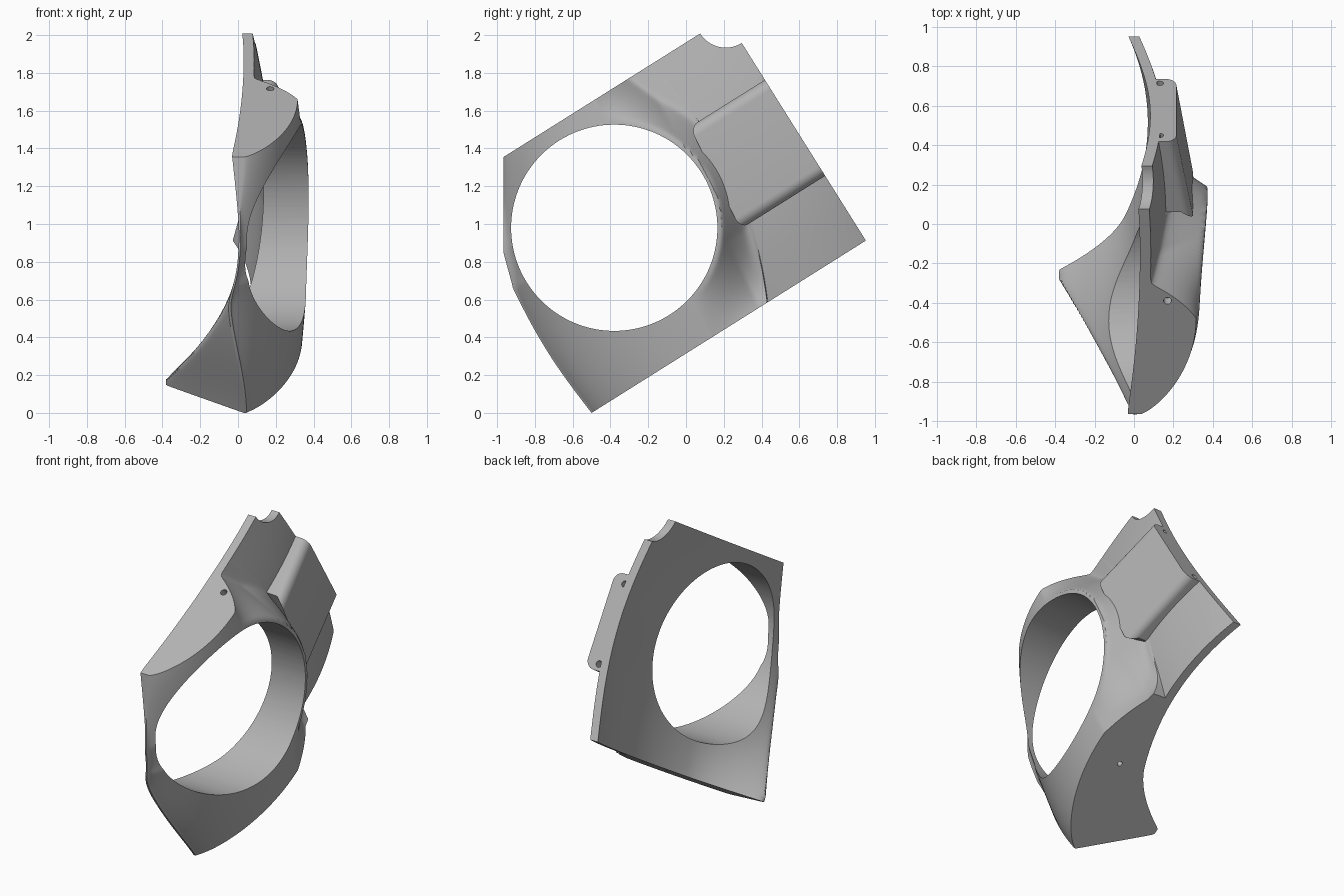
import bpy, bmesh, math
from mathutils import Matrix, Vector

if "Cube" in bpy.data.objects:
    bpy.data.objects.remove(bpy.data.objects["Cube"])

grey = bpy.data.materials.new("satin_grey")
grey.use_nodes = True
GREY = (0.45, 0.45, 0.45, 1)
grey.diffuse_color = GREY
grey.node_tree.nodes["Principled BSDF"].inputs["Base Color"].default_value = GREY

# The panel lies in a tilted frame: u along the lower edge, v across it
TILT = math.atan2(0.532, 0.847)
LENGTH, WIDTH = 1.715, 1.395
HOLE = (0.623, 0.766, 0.546)


def place(x, u, v):
    c, s = math.cos(TILT), math.sin(TILT)
    return Vector((x, -0.5 + c * u - s * v, s * u + c * v))


def clamp(a):
    return max(0.0, min(1.0, a))


def ease(a):
    a = clamp(a)
    return a * a * (3 - 2 * a)


def soft_max(a, b, blend):
    return (a + b + math.hypot(a - b, blend)) / 2


def left_edge(v):
    bulge = -0.025 * math.sin(math.pi * clamp(v / 0.8))
    return bulge + 0.3 * max(0, v - 0.78) + 0.33 * max(0, v - 0.965)


def step_edge(v):
    return 1.1 + 0.47 * v - 0.27 * v * v


def edge_x(v):
    return 0.03 - 0.1 * ease(v / 0.85)


def inner_x(u, v):
    # Bowed back surface, sweeping down into the pointed lower flap
    t = v / WIDTH
    d = u - 1.2 - 0.1 * t
    curve = 0.37 - 0.25 * t if d > 0 else 0.07 + 0.3 * (1 - t) ** 4
    flap = 0.18 * (max(0, 0.65 - u) / 0.35) ** 2 * (1 - t) ** 6
    across = ease((u - 0.3) / 0.9)
    bow = across + (1 - across) * ease((t - 0.25) / 0.55)
    arch = 0.07 - 0.04 * t - curve * d * d - flap
    arch += 0.085 * bow * math.sin(math.pi * t)
    side = edge_x(v) - 1.5 * (u - left_edge(v))
    return max(soft_max(arch, side, 0.03), -0.38)


def outer_x(u, v):
    # Domed body around the opening, falling to a thin panel
    t, start = v / WIDTH, left_edge(v)
    thickness = 0.008 + 0.047 * clamp((u - start) / 0.4)
    panel = inner_x(u, v) + thickness
    if u > step_edge(v):
        return panel
    crown = 0.75 + 0.15 * t
    low = edge_x(v) + 0.1 * ease((v - 0.8) / 0.6)
    peak = 0.34 + 0.045 * math.sin(math.pi * t) - 0.025 * t
    rise = 1 - clamp((crown - u) / (crown - start)) ** 2
    body = low + (peak - low) * rise ** 0.75
    r = math.hypot(u - HOLE[0], v - HOLE[1])
    steep = 0.4 + 1.1 * clamp(t / 0.28)
    body -= steep * max(0, r - 0.57) * clamp((u - crown) / 0.3)
    return soft_max(body, panel, 0.02)


def make_object(name, bm):
    bmesh.ops.recalc_face_normals(bm, faces=bm.faces)
    mesh = bpy.data.meshes.new(name)
    bm.to_mesh(mesh)
    bm.free()
    mesh.materials.append(grey)
    ob = bpy.data.objects.new(name, mesh)
    bpy.context.collection.objects.link(ob)
    return ob


def activate(ob):
    bpy.ops.object.select_all(action="DESELECT")
    ob.select_set(True)
    bpy.context.view_layer.objects.active = ob


def drill(ob, name, centre, axis, radius, depth, sides=24):
    # Cut a round hole along an axis, then discard the cutter
    bm = bmesh.new()
    turn = Vector(axis).to_track_quat("Z", "Y").to_matrix().to_4x4()
    bmesh.ops.create_cone(bm, cap_ends=True, segments=sides, radius1=radius,
                          radius2=radius, depth=depth,
                          matrix=Matrix.Translation(centre) @ turn)
    cutter = make_object(name, bm)
    cutter.hide_render = True
    mod = ob.modifiers.new(name, "BOOLEAN")
    mod.operation, mod.solver, mod.object = "DIFFERENCE", "EXACT", cutter
    activate(ob)
    bpy.ops.object.modifier_apply(modifier=mod.name)
    bpy.data.objects.remove(cutter)


def smooth(ob):
    activate(ob)
    bpy.ops.object.shade_smooth_by_angle(angle=math.radians(32))


# Frame: two curved skins joined around the border, columns following the step
BODY, PANEL, ROWS = 110, 35, 80


def columns(v):
    start, step = left_edge(v), step_edge(v)
    body = [start + (step - 0.002 - start) * (i / BODY) ** 1.2 for i in range(BODY + 1)]
    first = step + 0.002
    return body + [first + (LENGTH - first) * i / PANEL for i in range(PANEL + 1)]


bm = bmesh.new()
skins = []
for surface in (inner_x, outer_x):
    grid = []
    for j in range(ROWS + 1):
        v = WIDTH * j / ROWS
        grid.append([bm.verts.new(place(surface(u, v), u, v)) for u in columns(v)])
    for a, b in zip(grid, grid[1:]):
        for i in range(len(a) - 1):
            bm.faces.new((a[i], a[i + 1], b[i + 1], b[i]))
    skins.append(grid)


def border(g):
    return (g[0][:-1] + [r[-1] for r in g[:-1]]
            + g[-1][:0:-1] + [r[0] for r in g[:0:-1]])


def join_loops(bm, first, second):
    for k in range(len(first)):
        n = (k + 1) % len(first)
        bm.faces.new((first[k], first[n], second[n], second[k]))


join_loops(bm, border(skins[0]), border(skins[1]))
frame = make_object("curved_frame", bm)

u_axis = place(0, 1, 0) - place(0, 0, 0)
v_axis = place(0, 0, 1) - place(0, 0, 0)
drill(frame, "round_opening", place(0, HOLE[0], HOLE[1]), (1, 0, 0), HOLE[2], 2, 128)
drill(frame, "corner_notch", place(0, LENGTH, WIDTH), (1, 0, 0), 0.16, 1, 48)
drill(frame, "upper_pin_hole", place(0.17, 1.006, WIDTH), v_axis, 0.02, 0.12)
drill(frame, "lower_pin_hole", place(0.12, 0.605, 0), v_axis, 0.016, 0.12)
smooth(frame)

# Raised mounting pad on the thin side, lofted from a rounded section
LOW, HIGH, ROUND, ARC = 0.405, 1.005, 0.06, 8
section = []
for centre, begin in ((LOW + ROUND, math.pi), (HIGH - ROUND, math.pi / 2)):
    for i in range(ARC + 1):
        a = begin - math.pi / 2 * i / ARC
        section.append((centre + ROUND * math.cos(a), ROUND * (1 - math.sin(a))))

bm = bmesh.new()
near, far = [], []
for v, drop in section:
    u = 1.185 + 0.1 * (v - LOW) + 0.8 * drop
    near.append(bm.verts.new(place(0.3 - drop, u, v)))
    far.append(bm.verts.new(place(0.215 - drop, LENGTH, v)))
for v in (HIGH, LOW):
    near.append(bm.verts.new(place(0.14, 1.235 + 0.1 * (v - LOW), v)))
    far.append(bm.verts.new(place(0.085, LENGTH, v)))
join_loops(bm, near, far)
bm.faces.new(near)
bm.faces.new(far)
pad = make_object("mounting_pad", bm)
for v in (0.447, 0.945):
    drill(pad, "pad_screw_hole", place(0.13, LENGTH, v), u_axis, 0.02, 0.12)
smooth(pad)
